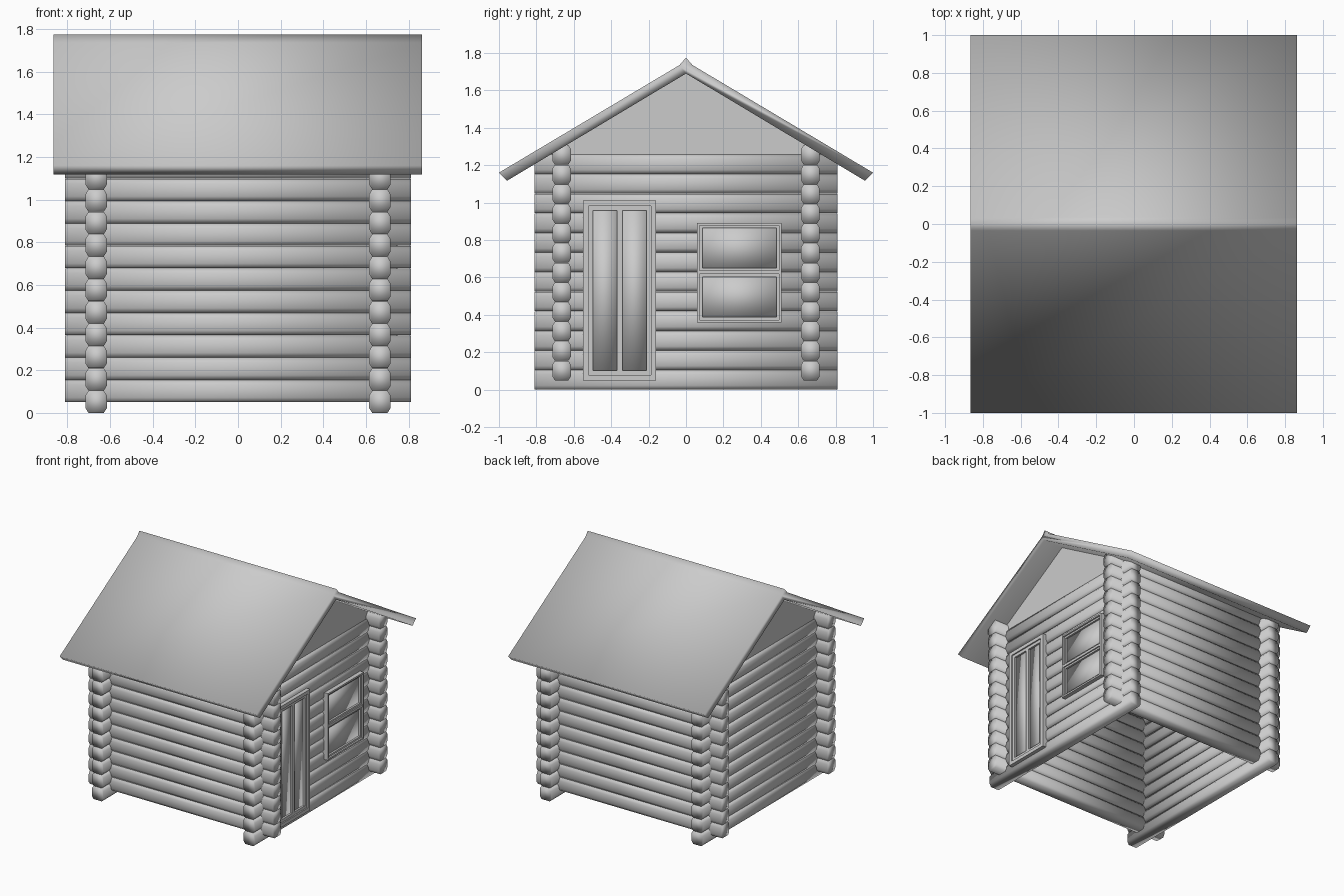
import bpy, bmesh
from mathutils import Matrix

cube = bpy.data.objects.get("Cube")
if cube:
    bpy.data.objects.remove(cube, do_unlink=True)

GREY = (0.6, 0.6, 0.6, 1)
mat = bpy.data.materials.new("plain grey")
mat.use_nodes = True
mat.diffuse_color = GREY
mat.node_tree.nodes["Principled BSDF"].inputs["Base Color"].default_value = GREY


def finish(name, bm, smooth=True):
    bmesh.ops.recalc_face_normals(bm, faces=bm.faces[:])
    for f in bm.faces:
        f.smooth = smooth
    mesh = bpy.data.meshes.new(name)
    bm.to_mesh(mesh)
    bm.free()
    mesh.materials.append(mat)
    obj = bpy.data.objects.new(name, mesh)
    bpy.context.collection.objects.link(obj)
    return obj


def prism(bm, profile, x0, x1):
    """Extrude a (y, z) profile along x; return its vertices."""
    a = [bm.verts.new((x0, y, z)) for y, z in profile]
    b = [bm.verts.new((x1, y, z)) for y, z in profile]
    bm.faces.new(a)
    bm.faces.new(b)
    n = len(a)
    for i in range(n):
        j = (i + 1) % n
        bm.faces.new((a[i], a[j], b[j], b[i]))
    return a + b


def rect(y0, y1, z0, z1):
    return [(y0, z0), (y1, z0), (y1, z1), (y0, z1)]


# Stacked log walls
STEP, ROWS, OFFSET, HALF = 0.1048, 12, 0.665, 0.81
W, H, CW, CH = 0.05, 0.052, 0.014, 0.022
LOG = [(-W, CH - H), (CW - W, -H), (W - CW, -H), (W, CH - H),
       (W, H - CH), (W - CW, H), (CW - W, H), (-W, H - CH)]


def log_wall(name, base, side, along_y):
    bm = bmesh.new()
    for row in range(ROWS):
        z = base + H + row * STEP
        prism(bm, [(y + side * OFFSET, z + dz) for y, dz in LOG], -HALF, HALF)
    if along_y:
        bm.transform(Matrix(((0, 1, 0, 0), (1, 0, 0, 0), (0, 0, 1, 0), (0, 0, 0, 1))))
    finish(name, bm)


log_wall("front_log_wall", 0.05, -1, False)
log_wall("back_log_wall", 0.05, 1, False)
log_wall("left_log_wall", 0.0, 1, True)
log_wall("right_log_wall", 0.0, -1, True)

# Gable boards
for name, x in (("left_gable", OFFSET), ("right_gable", -OFFSET)):
    bm = bmesh.new()
    prism(bm, [(-0.74, 1.25), (0.74, 1.25), (0, 1.695)], x - 0.03, x + 0.03)
    finish(name, bm, False)

# Roof with a small raised ridge
half_roof = [(0.035, 1.735), (1.0, 1.16), (0.957, 1.117)]
bm = bmesh.new()
prism(bm, [(0, 1.775)] + half_roof + [(0, 1.69)]
      + [(-y, z) for y, z in reversed(half_roof)], -0.865, 0.862)
finish("roof", bm)


# Door and window frames on the +x wall
def frame(bm, y0, y1, z0, z1, width, x0, x1):
    for box in (rect(y0, y0 + width, z0, z1), rect(y1 - width, y1, z0, z1),
                rect(y0 + width, y1 - width, z0, z0 + width),
                rect(y0 + width, y1 - width, z1 - width, z1)):
        prism(bm, box, x0, x1)


def panel(name, y0, y1, z0, z1):
    bm = bmesh.new()
    prism(bm, rect(y0, y1, z0, z1), 0.69, 0.72)
    finish(name, bm)


bm = bmesh.new()
frame(bm, -0.55, -0.16, 0.05, 1.01, 0.028, 0.69, 0.745)
finish("door_frame", bm, False)
bm = bmesh.new()
frame(bm, -0.522, -0.188, 0.078, 0.982, 0.024, 0.69, 0.735)
prism(bm, rect(-0.37, -0.34, 0.102, 0.958), 0.69, 0.735)
finish("door_leaf", bm, False)
panel("door_panel_front", -0.5, -0.37, 0.1, 0.96)
panel("door_panel_back", -0.34, -0.21, 0.1, 0.96)

bm = bmesh.new()
frame(bm, 0.06, 0.51, 0.36, 0.89, 0.013, 0.69, 0.748)
prism(bm, rect(0.073, 0.497, 0.617, 0.637), 0.69, 0.745)
finish("window_frame", bm, False)
bm = bmesh.new()
for low, high in ((0.373, 0.617), (0.637, 0.877)):
    frame(bm, 0.073, 0.497, low, high, 0.014, 0.69, 0.735)
finish("window_sashes", bm, False)
panel("window_lower_pane", 0.08, 0.49, 0.38, 0.61)
panel("window_upper_pane", 0.08, 0.49, 0.64, 0.87)
